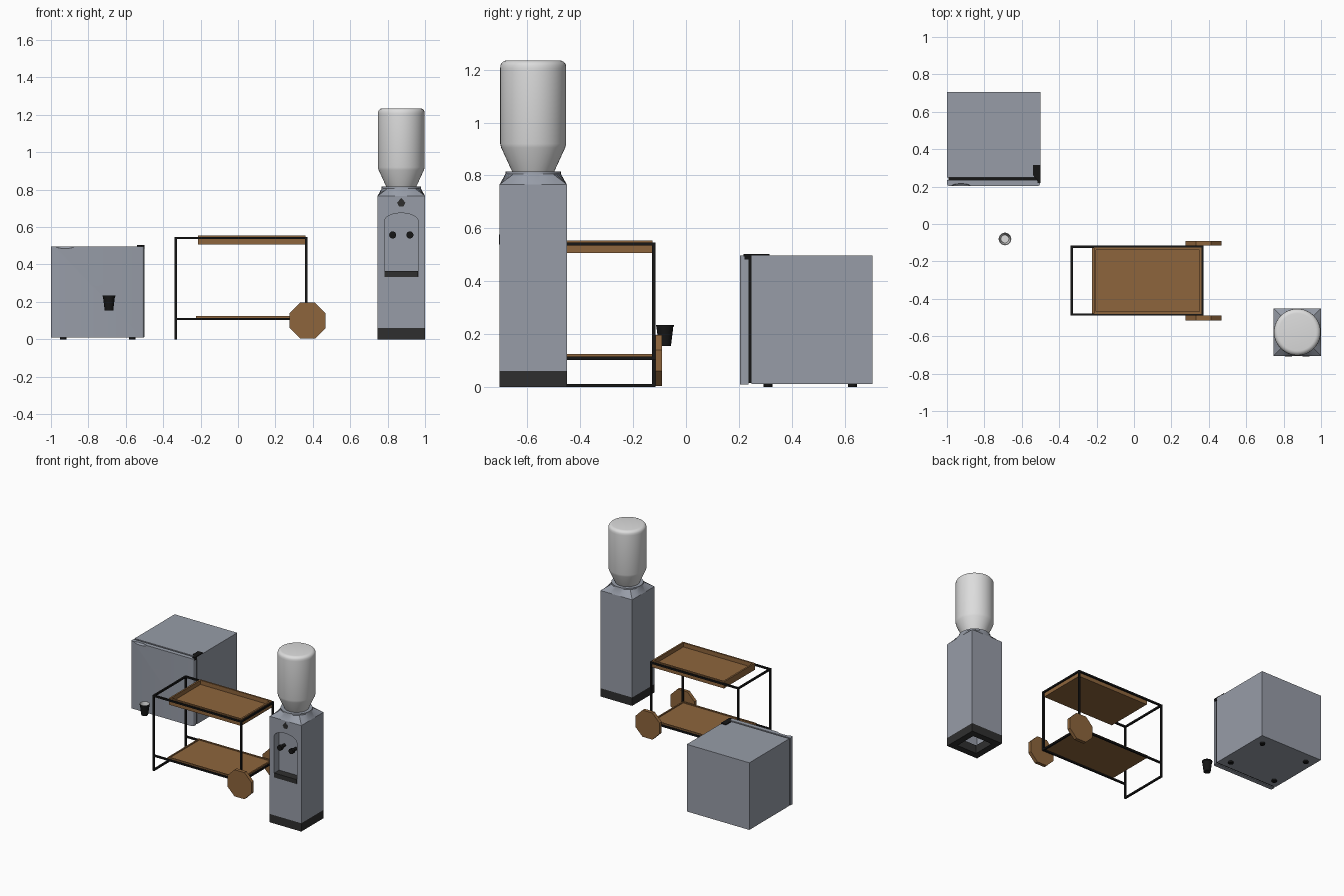
import bpy, bmesh, math
from mathutils import Matrix, Vector

if "Cube" in bpy.data.objects:
    bpy.data.objects.remove(bpy.data.objects["Cube"])


def material(name, r, g, b):
    m = bpy.data.materials.new(name)
    m.diffuse_color = (r, g, b, 1)
    m.use_nodes = True
    m.node_tree.nodes["Principled BSDF"].inputs["Base Color"].default_value = m.diffuse_color
    return m


GREY = material("cabinet grey", 0.31, 0.335, 0.39)
WOOD = material("wood brown", 0.27, 0.13, 0.045)
BLACK = material("black", 0.008, 0.008, 0.008)
DARK = material("dark grey", 0.028, 0.028, 0.028)
BOTTLE = material("bottle white", 0.72, 0.72, 0.72)


def finish(name, bm, *mats, smooth=False):
    bmesh.ops.recalc_face_normals(bm, faces=bm.faces)
    me = bpy.data.meshes.new(name)
    bm.to_mesh(me)
    bm.free()
    for m in mats:
        me.materials.append(m)
    if smooth:
        me.shade_smooth()
        me.set_sharp_from_angle(angle=math.radians(35))
    ob = bpy.data.objects.new(name, me)
    bpy.context.scene.collection.objects.link(ob)
    return ob


def add_box(bm, x0, x1, y0, y1, z0, z1):
    mat = Matrix.Translation(((x0 + x1) / 2, (y0 + y1) / 2, (z0 + z1) / 2))
    mat = mat @ Matrix.Diagonal((x1 - x0, y1 - y0, z1 - z0, 1))
    return bmesh.ops.create_cube(bm, size=1, matrix=mat)["verts"]


def boxes(name, mat, *dims):
    bm = bmesh.new()
    for d in dims:
        add_box(bm, *d)
    return finish(name, bm, mat)


def cylinder_y(name, mat, x, z, y0, y1, r, n, r2=None, turn=0.0):
    bm = bmesh.new()
    m = Matrix.Translation((x, (y0 + y1) / 2, z)) @ Matrix.Rotation(math.pi / 2, 4, 'X') @ Matrix.Rotation(turn, 4, 'Z')
    bmesh.ops.create_cone(bm, cap_ends=True, segments=n, radius1=r, radius2=r if r2 is None else r2,
                          depth=abs(y1 - y0), matrix=m)
    return finish(name, bm, mat, smooth=n > 8)


def loft(name, mats, rings, rule=None, cap_first=True, cap_last=True):
    """Join rings of points, with optional material choice per band."""
    bm = bmesh.new()
    rows = [[bm.verts.new(p) for p in ring] for ring in rings]
    n = len(rows[0])
    for k, (a, b) in enumerate(zip(rows, rows[1:])):
        for i in range(n):
            f = bm.faces.new((a[i], a[(i + 1) % n], b[(i + 1) % n], b[i]))
            f.material_index = rule(k) if rule else 0
    if cap_first:
        bm.faces.new(rows[0][::-1])
    if cap_last:
        f = bm.faces.new(rows[-1])
        f.material_index = rule(len(rows)) if rule else 0
    return finish(name, bm, *mats, smooth=True)


def ring(cx, cy, r, z, n=32, square=False):
    pts = []
    for i in range(n):
        c, s = math.cos(2 * math.pi * i / n), math.sin(2 * math.pi * i / n)
        k = r / max(abs(c), abs(s)) if square else r
        pts.append((cx + c * k, cy + s * k, z))
    return pts


def prism_y(name, mat, pts, y0, y1):
    bm = bmesh.new()
    a = [bm.verts.new((x, y0, z)) for x, z in pts]
    b = [bm.verts.new((x, y1, z)) for x, z in pts]
    bm.faces.new(a)
    bm.faces.new(b[::-1])
    for i in range(len(a)):
        j = (i + 1) % len(a)
        bm.faces.new((a[i], a[j], b[j], b[i]))
    return finish(name, bm, mat)


def cut(ob, cutter):
    mod = ob.modifiers.new("cut", 'BOOLEAN')
    mod.operation, mod.object, mod.solver = 'DIFFERENCE', cutter, 'EXACT'
    dg = bpy.context.evaluated_depsgraph_get()
    me = bpy.data.meshes.new_from_object(ob.evaluated_get(dg))
    ob.modifiers.clear()
    ob.data = me
    bpy.data.objects.remove(cutter)


# ---- Small refrigerator
boxes("fridge_cabinet", GREY, (-1, -0.5, 0.248, 0.705, 0.012, 0.497))
boxes("fridge_gasket", BLACK, (-0.992, -0.505, 0.234, 0.249, 0.016, 0.488))
bm = bmesh.new()
add_box(bm, -1, -0.502, 0.204, 0.236, 0.01, 0.497)
edges = [e for e in bm.edges if abs(e.verts[0].co.z - e.verts[1].co.z) > 0.1 and e.verts[0].co.y < 0.22]
bmesh.ops.bevel(bm, geom=edges, offset=0.012, segments=4, profile=0.5, affect='EDGES')
door = finish("fridge_door", bm, GREY, smooth=True)
bm = bmesh.new()
bmesh.ops.create_uvsphere(bm, u_segments=16, v_segments=8, radius=1,
                          matrix=Matrix.Translation((-0.925, 0.204, 0.497)) @ Matrix.Diagonal((0.05, 0.012, 0.012, 1)))
cut(door, finish("grip_cutter", bm, GREY))

# hinge plate on the top corner
hinge = [(-0.5, 0.218), (-0.5, 0.315), (-0.54, 0.315), (-0.54, 0.26), (-0.518, 0.235), (-0.515, 0.218)]
loft("fridge_hinge", [BLACK], [[(x, y, z) for x, y in hinge] for z in (0.494, 0.503)])
boxes("fridge_hinge_pin", BLACK, (-0.512, -0.4995, 0.222, 0.248, 0.482, 0.5))
for i, (x, y) in enumerate([(-0.935, 0.31), (-0.565, 0.31), (-0.935, 0.63), (-0.565, 0.63)]):
    loft("fridge_foot_%d" % (i + 1), [BLACK], [ring(x, y, 0.017, 0, 16), ring(x, y, 0.017, 0.014, 16)])

# ---- Cup, dark outside and pale inside
cup = [(0.023, 0.155), (0.032, 0.228), (0.034, 0.229), (0.034, 0.235), (0.031, 0.235), (0.021, 0.16)]
loft("cup", [BLACK, BOTTLE], [ring(-0.69, -0.08, r, z, 20) for r, z in cup], rule=lambda k: int(k >= 3))

# ---- Serving cart
L, R, F, B, T = -0.333, 0.365, -0.484, -0.122, 0.006
frame = []
for y in (F, B):
    frame.append((L - T, L + T, y - T, y + T, 0, 0.547))
    frame.append((R - T, R + T, y - T, y + T, 0.103, 0.547))
    frame.append((L, R, y - T, y + T, 0.535, 0.547))
    frame.append((L, R, y - T, y + T, 0.103, 0.115))
for x, z in ((L, 0.535), (L, 0.0), (R, 0.103), (R, 0.535)):
    frame.append((x - T, x + T, F, B, z, z + 0.012))
boxes("cart_frame", BLACK, *frame)


def tray(name, x0, x1, y0, y1, z0, floor, z1, w):
    boxes(name, WOOD, (x0, x1, y0, y1, z0, floor),
          (x0, x1, y0, y0 + w, z0, z1), (x0, x1, y1 - w, y1, z0, z1),
          (x0, x0 + w, y0 + w, y1 - w, z0, z1), (x1 - w, x1, y0 + w, y1 - w, z0, z1))


tray("cart_top_tray", -0.215, 0.362, -0.481, -0.126, 0.507, 0.525, 0.555, 0.012)
tray("cart_lower_shelf", -0.225, 0.362, -0.481, -0.126, 0.113, 0.119, 0.125, 0.01)

# octagonal wheels
for name, y0, y1 in (("cart_wheel_front", -0.515, -0.49), ("cart_wheel_back", -0.116, -0.091)):
    cylinder_y(name, WOOD, 0.372, 0.1, y0, y1, 0.096 / math.cos(math.pi / 8), 8, turn=math.pi / 8)

# ---- Water cooler
CX, CY, H = 0.873, -0.578, 0.127
body = boxes("cooler_body", GREY, (CX - H, CX + H, CY - H, CY + H, 0.06, 0.766))
# arched dispenser niche
W = 0.091
arch = [(CX - W, 0.335), (CX + W, 0.335)]
arch += [(CX + W * math.cos(math.pi * i / 14), 0.63 + 0.045 * math.sin(math.pi * i / 14)) for i in range(15)]
NICHE = CY - H + 0.055
cut(body, prism_y("niche_cutter", GREY, arch, CY - H - 0.05, NICHE))
# open underside and top
bm = bmesh.new()
bm.from_mesh(body.data)
bmesh.ops.delete(bm, geom=[f for f in bm.faces if abs(f.normal.z) > 0.9 and
                           (f.calc_center_median().z < 0.07 or f.calc_center_median().z > 0.76)], context='FACES')
bm.to_mesh(body.data)
bm.free()
I = 0.08
boxes("cooler_base", DARK,
      (CX - H, CX + H, CY - H, CY - I, 0, 0.06), (CX - H, CX + H, CY + I, CY + H, 0, 0.06),
      (CX - H, CX - I, CY - I, CY + I, 0, 0.06), (CX + I, CX + H, CY - I, CY + I, 0, 0.06))
# shoulder blends the square body into a round collar
loft("cooler_shoulder", [GREY],
     [ring(CX, CY, H, 0.766, square=True), ring(CX, CY, 0.105, 0.806), ring(CX, CY, 0.105, 0.816),
      ring(CX, CY, 0.085, 0.816)], cap_first=False)
boxes("cooler_drip_tray", DARK, (CX - W + 0.002, CX + W - 0.002, CY - H - 0.001, NICHE, 0.334, 0.366))
for side, s in (("left", -1), ("right", 1)):
    x = CX + s * 0.046
    cylinder_y("cooler_tap_" + side, BLACK, x, 0.558, CY - H - 0.003, NICHE, 0.011, 16)
    cylinder_y("cooler_tap_knob_" + side, BLACK, x, 0.558, CY - H - 0.003, CY - H + 0.018, 0.019, 16)
# plain indicator plate
prism_y("cooler_indicator", DARK,
        [(CX, 0.757), (CX + 0.022, 0.73), (CX + 0.012, 0.71), (CX - 0.012, 0.71), (CX - 0.022, 0.73)],
        CY - H - 0.001, CY - H + 0.004)

# water bottle
profile = [(0.078, 0.812), (0.083, 0.822), (0.121, 0.905), (0.125, 0.92), (0.125, 1.205)]
profile += [(0.1 + 0.025 * math.cos(a), 1.21 + 0.025 * math.sin(a))
            for a in [math.pi / 2 * i / 5 for i in range(1, 6)]]
loft("water_bottle", [BOTTLE], [ring(CX, CY, r, z, 40) for r, z in profile])
